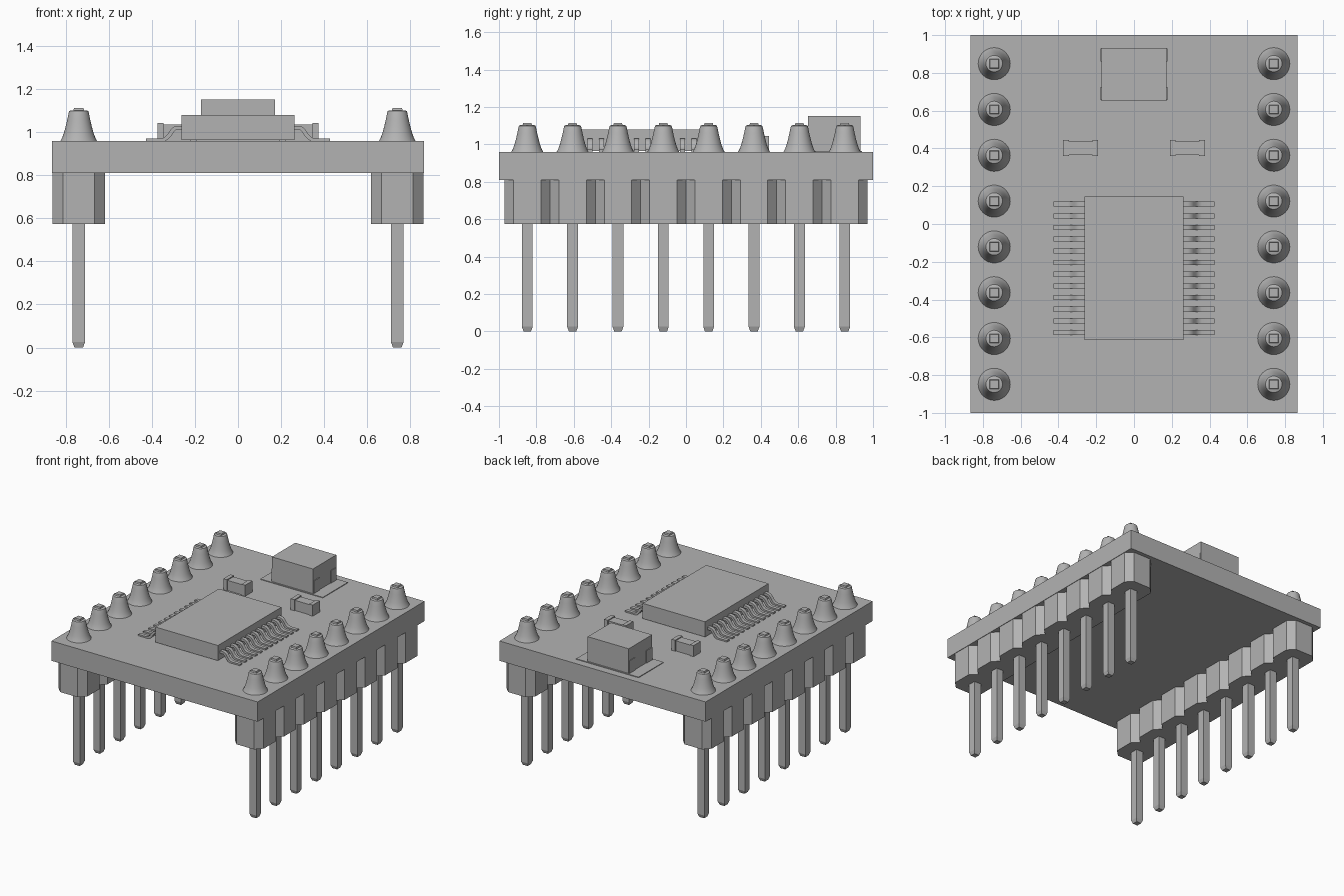
import bpy, bmesh, math

if "Cube" in bpy.data.objects:
    bpy.data.objects.remove(bpy.data.objects["Cube"], do_unlink=True)

grey = bpy.data.materials.new("plain grey")
grey.use_nodes = True
grey.diffuse_color = (0.45, 0.45, 0.45, 1)
grey.node_tree.nodes["Principled BSDF"].inputs["Base Color"].default_value = (0.45, 0.45, 0.45, 1)


def finish(name, bm, smooth=False):
    bmesh.ops.recalc_face_normals(bm, faces=bm.faces)
    mesh = bpy.data.meshes.new(name)
    bm.to_mesh(mesh)
    bm.free()
    mesh.materials.append(grey)
    obj = bpy.data.objects.new(name, mesh)
    bpy.context.collection.objects.link(obj)
    if smooth:
        bpy.ops.object.select_all(action='DESELECT')
        obj.select_set(True)
        bpy.context.view_layer.objects.active = obj
        bpy.ops.object.shade_smooth_by_angle(angle=math.radians(35))
    return obj


def loft(bm, rings):
    """Skin a stack of equal-length point rings and cap both ends."""
    loops = [[bm.verts.new(p) for p in ring] for ring in rings]
    n = len(loops[0])
    for a, b in zip(loops, loops[1:]):
        for i in range(n):
            j = (i + 1) % n
            bm.faces.new((a[i], a[j], b[j], b[i]))
    bm.faces.new(loops[0][::-1])
    bm.faces.new(loops[-1])


def square(x, y, z, h):
    return [(x - h, y - h, z), (x + h, y - h, z), (x + h, y + h, z), (x - h, y + h, z)]


def circle(x, y, z, r, n=32):
    return [(x + r * math.cos(math.tau * i / n), y + r * math.sin(math.tau * i / n), z)
            for i in range(n)]


def box(bm, x0, x1, y0, y1, z0, z1):
    loft(bm, [[(x0, y0, z), (x1, y0, z), (x1, y1, z), (x0, y1, z)] for z in (z0, z1)])


TOP, BOTTOM, HEADER = 0.96, 0.81, 0.575
PITCH, COUNT, ROW = 0.2425, 8, 0.74
pin_ys = [(i - (COUNT - 1) / 2) * PITCH for i in range(COUNT)]

# Circuit board
bm = bmesh.new()
box(bm, -0.865, 0.865, -1, 1, BOTTOM, TOP)
finish("circuit_board", bm)

for side, label in ((1, "left"), (-1, "right")):
    x = side * ROW

    # Header strip with notches between the pins
    h, c = PITCH / 2, 0.073
    edge = []
    for y in pin_ys:
        edge += [(c, y - h), (h, y - c), (h, y + c)]
    edge.append((c, pin_ys[-1] + h))
    outline = edge + [(-px, py) for px, py in reversed(edge)]
    bm = bmesh.new()
    loft(bm, [[(x + px, py, z) for px, py in outline] for z in (HEADER, BOTTOM)])
    finish(label + "_header", bm)

    # Square pins with tapered tips
    bm = bmesh.new()
    for y in pin_ys:
        loft(bm, [square(x, y, z, w) for z, w in
                  ((0, 0.02), (0.025, 0.029), (1.085, 0.029), (1.113, 0.022))])
    finish(label + "_pins", bm)

    # Solder cones
    bm = bmesh.new()
    for y in pin_ys:
        loft(bm, [circle(x, y, z, r) for z, r in
                  ((TOP, 0.085), (0.975, 0.077), (1.0, 0.068), (1.03, 0.06),
                   (1.06, 0.053), (1.09, 0.047), (1.099, 0.044), (1.102, 0.038))])
    finish(label + "_solder", bm, True)

    # Bent chip leads
    path = [(0.25, 1.03), (0.285, 1.03), (0.302, 1.024), (0.315, 1.01),
            (0.328, 0.99), (0.342, 0.976), (0.36, 0.971), (0.427, 0.971)]
    under = [(px - (0.016 if 0.29 < px < 0.35 else 0), pz - (0.01 if 0.29 < px < 0.35 else 0.02))
             for px, pz in path]
    profile = path + under[::-1]
    bm = bmesh.new()
    for i in range(12):
        y = 0.105 - i * 0.0618
        loft(bm, [[(side * px, y + d, pz) for px, pz in profile] for d in (-0.0135, 0.0135)])
    finish(label + "_chip_leads", bm, True)

    # Small capacitor: narrow body between two slightly larger end caps
    cx, cy = side * 0.283, 0.402
    bm = bmesh.new()
    box(bm, cx - 0.07, cx + 0.07, cy - 0.036, cy + 0.036, TOP, 1.037)
    for e in (-1, 1):
        xs = sorted((cx + e * 0.062, cx + e * 0.092))
        box(bm, *xs, cy - 0.043, cy + 0.043, TOP, 1.044)
    finish(label + "_capacitor", bm)

# Chip body
bm = bmesh.new()
box(bm, -0.262, 0.262, -0.615, 0.145, 0.965, 1.08)
finish("chip_body", bm)

# Tall component with a thin base plate and corner terminals
bm = bmesh.new()
box(bm, -0.262, 0.262, 0.642, 0.942, TOP, 0.965)
finish("component_base_plate", bm)

bm = bmesh.new()
box(bm, -0.172, 0.172, 0.652, 0.932, TOP, 1.152)
finish("component_body", bm)

bm = bmesh.new()
for s in (-1, 1):
    for y in (0.69, 0.894):
        xs = sorted((s * 0.16, s * 0.177))
        box(bm, *xs, y - 0.034, y + 0.034, TOP, 1.06)
finish("component_terminals", bm)
